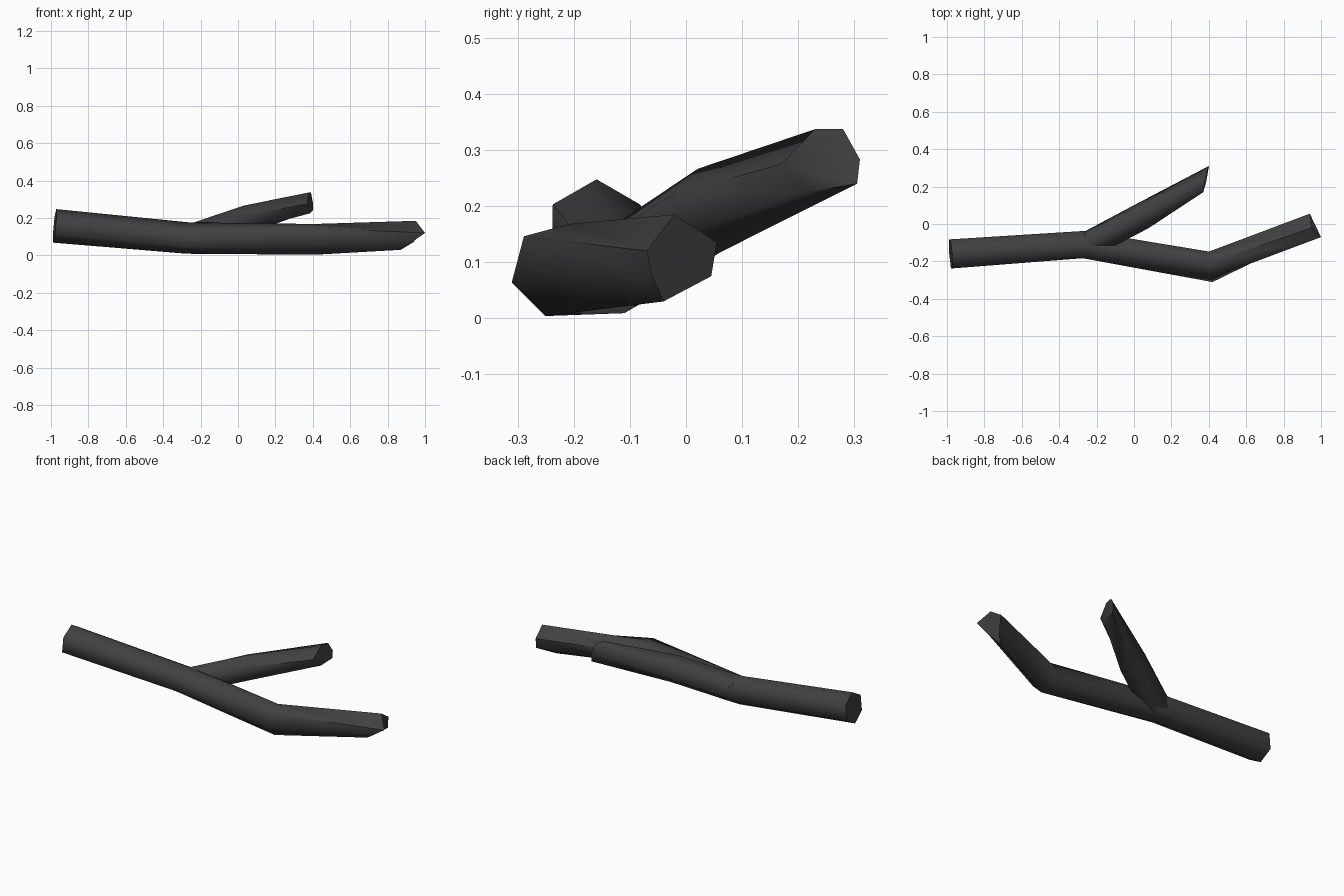
import bpy, bmesh, math
from mathutils import Vector

cube = bpy.data.objects.get("Cube")
if cube:
    bpy.data.objects.remove(cube, do_unlink=True)

SIDES = 6
bark = bpy.data.materials.new("charcoal_bark")
bark.use_nodes = True
colour = (0.052, 0.052, 0.052, 1)
bark.diffuse_color = colour
shader = next(n for n in bark.node_tree.nodes if n.type == 'BSDF_PRINCIPLED')
shader.inputs["Base Color"].default_value = colour
shader.inputs["Roughness"].default_value = 0.9


def ring(centre, direction, radius, phase):
    """Hexagon of points square to a direction."""
    t = Vector(direction).normalized()
    side = Vector((0, 0, 1)).cross(t).normalized()
    up = t.cross(side)
    points = []
    for i in range(SIDES):
        a = math.radians(phase) + math.tau * i / SIDES
        points.append(Vector(centre) + radius * (side * math.cos(a) + up * math.sin(a)))
    return points


def limb(name, rings):
    """Skin a run of rings and close both ends."""
    bm = bmesh.new()
    loops = [[bm.verts.new(p) for p in r] for r in rings]
    for a, b in zip(loops, loops[1:]):
        for i in range(SIDES):
            j = (i + 1) % SIDES
            bm.faces.new((a[i], a[j], b[j], b[i]))
    bm.faces.new(loops[0])
    bm.faces.new(loops[-1])
    bmesh.ops.recalc_face_normals(bm, faces=bm.faces)
    mesh = bpy.data.meshes.new(name)
    bm.to_mesh(mesh)
    bm.free()
    mesh.materials.append(bark)
    obj = bpy.data.objects.new(name, mesh)
    bpy.context.collection.objects.link(obj)
    bpy.ops.object.select_all(action='DESELECT')
    obj.select_set(True)
    bpy.context.view_layer.objects.active = obj
    bpy.ops.object.shade_smooth_by_angle(angle=math.radians(62))
    return obj


# Main stem, with a slanting broken tip
stem_tip = [(0.95, -0.02, 0.185), (1.0, -0.07, 0.12), (0.935, -0.06, 0.075),
            (0.87, -0.04, 0.03), (0.945, 0.045, 0.075), (0.94, 0.055, 0.135)]
limb("main_stem", [
    ring((-0.98, -0.16, 0.158), (0.71, 0.05, -0.065), 0.09, 90),
    ring((-0.27, -0.11, 0.093), (1, -0.05, -0.05), 0.084, 90),
    ring((0.41, -0.229, 0.086), (1, 0.11, 0.02), 0.085, 75),
    stem_tip])

# Side branch growing out of the stem
branch_tip = [(0.38, 0.23, 0.337), (0.37, 0.17, 0.275), (0.385, 0.22, 0.225),
              (0.4, 0.305, 0.24), (0.4, 0.31, 0.283), (0.39, 0.28, 0.337)]
limb("side_branch", [
    ring((-0.24, -0.107, 0.095), (0.85, 0.45, 0.3), 0.078, 95),
    ring((0.043, 0.041, 0.192), (0.85, 0.52, 0.28), 0.078, 98),
    branch_tip])
